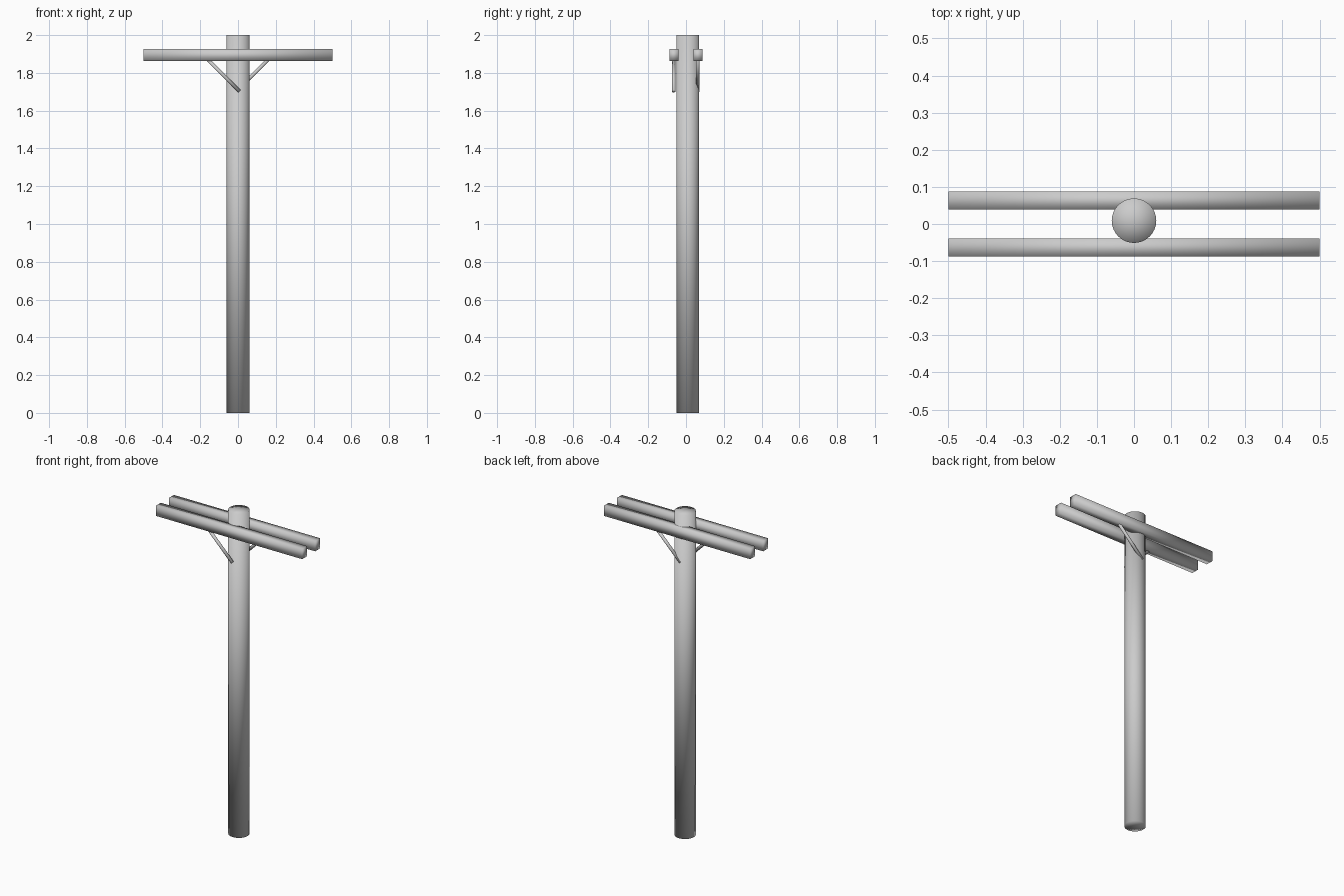
import bpy
from mathutils import Vector

if "Cube" in bpy.data.objects:
    bpy.data.objects.remove(bpy.data.objects["Cube"])


def smooth(obj):
    for p in obj.data.polygons:
        p.use_smooth = True


# Round pole
bpy.ops.mesh.primitive_cylinder_add(vertices=32, radius=0.06, depth=2,
                                    end_fill_type='TRIFAN', location=(0, 0.009, 1))
pole = bpy.context.object
pole.name = "pole"
smooth(pole)


# Square crossbeam along x
def beam(name, y):
    bpy.ops.mesh.primitive_cube_add(size=1, location=(0, y, 1.895))
    o = bpy.context.object
    o.name = name
    o.scale = (1.0, 0.049, 0.062)
    bpy.ops.object.transform_apply(location=False, rotation=False, scale=True)
    smooth(o)


# Thin diagonal rod between two points
def brace(name, a, b):
    a, b = Vector(a), Vector(b)
    d = b - a
    bpy.ops.mesh.primitive_cylinder_add(vertices=12, radius=0.0095, depth=d.length,
                                        location=(a + b) / 2)
    o = bpy.context.object
    o.name = name
    o.rotation_euler = d.to_track_quat('Z', 'Y').to_euler()
    smooth(o)


# Front and back pairs, with braces leaning opposite ways
for name, s, brace_y in (("front", -1, -0.065), ("back", 1, 0.062)):
    beam(name + "_crossbeam", s * 0.0635)
    brace(name + "_brace", (-s * 0.007, brace_y, 1.703), (s * 0.166, brace_y, 1.876))
